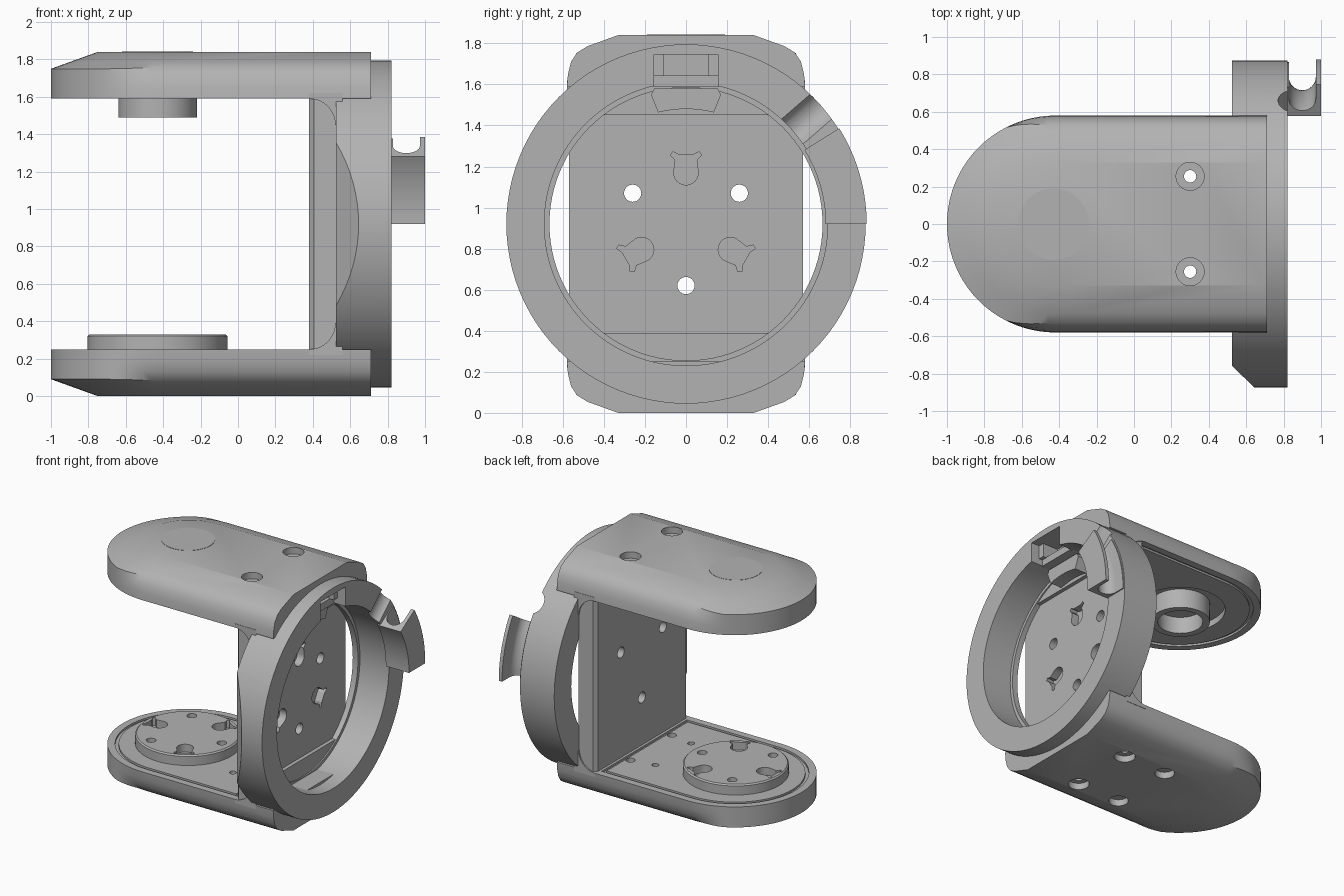
import bpy, bmesh, math
from math import cos, sin, pi, radians

cube = bpy.data.objects.get("Cube")
if cube:
    bpy.data.objects.remove(cube, do_unlink=True)

grey = bpy.data.materials.new("plain_grey")
grey.use_nodes = True
grey.diffuse_color = (0.45, 0.45, 0.45, 1)
grey.node_tree.nodes["Principled BSDF"].inputs["Base Color"].default_value = (0.45, 0.45, 0.45, 1)

MID = 0.92            # height of the ring axis
PIVOT = -0.42         # centre of the rounded arm ends


def loft(name, rings, closed=False):
    """Skin a list of matching point loops, capping the two ends."""
    bm = bmesh.new()
    loops = [[bm.verts.new(p) for p in ring] for ring in rings]
    n = len(loops[0])
    for a, b in zip(loops, loops[1:]):
        for i in range(n):
            j = (i + 1) % n
            bm.faces.new((a[i], a[j], b[j], b[i]))
    bm.faces.new(loops[0])
    bm.faces.new(loops[-1])
    bmesh.ops.recalc_face_normals(bm, faces=bm.faces)
    mesh = bpy.data.meshes.new(name)
    bm.to_mesh(mesh)
    bm.free()
    mesh.materials.append(grey)
    ob = bpy.data.objects.new(name, mesh)
    bpy.context.collection.objects.link(ob)
    return ob


def prism(name, pts, axis, lo, hi):
    place = {"x": lambda p, t: (t, p[0], p[1]),
             "y": lambda p, t: (p[0], t, p[1]),
             "z": lambda p, t: (p[0], p[1], t)}[axis]
    return loft(name, [[place(p, t) for p in pts] for t in (lo, hi)])


def circle(u, v, r, n=32):
    return [(u + r * cos(2 * pi * i / n), v + r * sin(2 * pi * i / n)) for i in range(n)]


def rect(u0, u1, v0, v1):
    return [(u0, v0), (u1, v0), (u1, v1), (u0, v1)]


def boolean(ob, other, operation="DIFFERENCE"):
    other.hide_render = True
    mod = ob.modifiers.new("cut", "BOOLEAN")
    mod.operation = operation
    mod.solver = "EXACT"
    mod.object = other
    bpy.context.view_layer.objects.active = ob
    bpy.ops.object.modifier_apply(modifier=mod.name)
    bpy.data.objects.remove(other, do_unlink=True)


def cut(ob, pts, axis, lo, hi):
    boolean(ob, prism("cutter", pts, axis, lo, hi))


def stadium(inset, end):
    r = 0.58 - inset
    arc = [(PIVOT + r * cos(a), r * sin(a)) for a in
           [pi / 2 + pi * i / 32 for i in range(33)]]
    return [(end, r)] + arc + [(end, -r)]


def keyhole(u, v, turn):
    """Socket with a round heel and two outward ears, around a centre."""
    half = [(0.052, 0.31), (0.075, 0.335), (0.065, 0.352), (0.035, 0.338)]
    pts = [(0.06 * cos(a), 0.25 + 0.06 * sin(a)) for a in
           [pi + pi * i / 12 for i in range(13)]]
    pts += half + [(-a, b) for a, b in reversed(half)]
    c, s = cos(turn), sin(turn)
    return [(u + a * c - b * s, v + a * s + b * c) for a, b in pts]


# Arms: a cone-edged round end blending into rounded straight sides
END_PROFILE = [(0.58, 0), (0.58, 0.05), (0.58, 0.1), (0.58, 0.16), (0.48, 0.196), (0.33, 0.25)]
SIDE_PROFILE = [(0.58, 0), (0.575, 0.06), (0.56, 0.12), (0.53, 0.165), (0.48, 0.196), (0.33, 0.25)]


def arm(name, base, sign):
    steps = [(0.71, 1, 0, 1), (-0.35, 1, 0, 1)]
    for i in range(41):
        a = pi / 2 + pi * i / 40
        steps.append((PIVOT, sin(a), cos(a), max(0, min(1, (0.45 + cos(a)) / 0.35))))
    steps += [(-0.35, -1, 0, 1), (0.71, -1, 0, 1)]
    rings = []
    for (ra, ha), (rb, hb) in zip(END_PROFILE, SIDE_PROFILE):
        ring = []
        for x, sy, cx, t in steps:
            r = ra + (rb - ra) * t
            ring.append((x + r * cx, r * sy, base + sign * (ha + (hb - ha) * t)))
        rings.append(ring)
    ob = loft(name, rings)
    # decorative track groove on the inner face
    groove = prism("cutter", stadium(0.055, 0.36), "z", base - 0.015, base + 0.015)
    cut(groove, stadium(0.08, 0.335), "z", base - 0.1, base + 0.1)
    boolean(ob, groove)
    # countersunk screw holes
    outer = base + sign * 0.25
    for y in (-0.255, 0.255):
        cut(ob, circle(0.3, y, 0.033), "z", base - 0.4, base + 0.4)
        cut(ob, circle(0.3, y, 0.075), "z", outer - 0.05, outer + 0.05)
    return ob


upper_arm = arm("upper_arm", 1.59, 1)
lower_arm = arm("lower_arm", 0.25, -1)
for y in (-0.22, 0.22):
    cut(lower_arm, circle(0.11, y, 0.025), "z", 0.15, 0.4)
    cut(lower_arm, circle(-0.07, y * 1.16, 0.07), "z", -0.1, 0.05)

# Bearing pocket and hollow boss below the upper arm
cut(upper_arm, circle(-0.43, 0, 0.32, 64), "z", 1.5, 1.64)
boss = prism("bearing_boss", circle(-0.43, 0, 0.21, 64), "z", 1.49, 1.66)
cut(boss, circle(-0.43, 0, 0.16, 48), "z", 1.4, 1.62)
prism("top_cap", circle(-0.43, 0, 0.19, 48), "z", 1.835, 1.842)

# Turntable disc on the lower arm, with chamfered rim and sockets
disc = loft("turntable_disc", [[(x, y, z) for x, y in circle(-0.43, 0, r, 64)]
                               for r, z in ((0.375, 0.24), (0.375, 0.32), (0.365, 0.33))])
for k in range(3):
    a = radians(60 + 120 * k)
    cut(disc, keyhole(-0.43, 0, a - pi / 2), "z", 0.27, 0.4)
    cut(disc, circle(-0.43 - 0.29 * cos(a), -0.29 * sin(a), 0.035, 24), "z", 0.27, 0.4)

# Upright plate joining the arms
plate = prism("mounting_plate", [(0.38, -0.54), (0.405, -0.57), (0.53, -0.57), (0.53, 0.57),
                                 (0.405, 0.57), (0.38, 0.54)], "z", 0.24, 1.6)
for k in range(3):
    turn = radians(120 * k)
    cut(plate, keyhole(0, MID, turn), "x", 0.47, 0.6)
    a = turn - pi / 2
    cut(plate, circle(0.3 * cos(a), MID + 0.3 * sin(a), 0.042, 24), "x", 0.3, 0.6)

# Curved gussets in the inside corners
for name, z, sign in (("lower_gusset", 0.25, 1), ("upper_gusset", 1.59, -1)):
    pts = [(0.38 + 0.14 * sin(a), z + sign * 0.14 * (1 - cos(a))) for a in
           [pi / 2 * i / 10 for i in range(11)]]
    pts += [(0.56, z + sign * 0.14), (0.56, z - sign * 0.03), (0.38, z - sign * 0.03)]
    gusset = prism(name, pts, "y", -0.58, 0.58)

# Ring, open through the middle, with one flattened slanting side
ring = prism("side_ring", circle(0, MID, 0.875, 96), "x", 0.525, 0.82)
cut(ring, circle(0, MID, 0.665, 96), "x", 0.4, 0.9)
cut(ring, circle(0, MID, 0.69, 96), "x", 0.57, 0.9)
cut(ring, [(0.425, -0.664), (0.75, -0.976), (0.425, -0.976)], "z", 0, 2)

# Latch slot at the top of the ring
cut(ring, rect(-0.155, 0.155, 1.5, 1.745), "x", 0.62, 0.9)
cut(upper_arm, rect(-0.155, 0.155, 1.57, 1.745), "x", 0.62, 0.9)
prism("latch_ledge", rect(-0.155, 0.155, 1.59, 1.645), "x", 0.6, 0.72)
for side in (-1, 1):
    prism("latch_cheek", rect(*sorted((side * 0.11, side * 0.155)), 1.64, 1.745), "x", 0.6, 0.75)

# Flared latch tab with a curved lower edge
tab = [(0.155, 1.58), (-0.155, 1.58), (-0.17, 1.55)]
tab += [(0.56 * cos(a), MID + 0.56 * sin(a)) for a in
        [radians(104 - 28 * i / 10) for i in range(11)]] + [(0.17, 1.55)]
prism("latch_tab", tab, "x", 0.52, 0.66)

# Cable hook: a J-shaped channel swept along the ring
channel = [(0.8, 0.68), (1, 0.68), (1, 0.88), (0.972, 0.88)]
channel += [(0.9 + 0.072 * cos(a), 0.787 - 0.072 * sin(a)) for a in
            [pi * i / 16 for i in range(17)]]
channel += [(0.828, 0.865), (0.8, 0.865)]
loft("cable_hook", [[(x, r * cos(a), MID + r * sin(a)) for x, r in channel]
                    for a in [radians(32 * i / 16) for i in range(17)]])

# Scooped relief in the ring beyond the hook
c, s = cos(radians(41)), sin(radians(41))
scoop = loft("cutter", [[(0.86 + u, d * c - v * s, MID + d * s + v * c)
                         for u, v in circle(0, 0, 0.09)] for d in (0.6, 1)])
boolean(ring, scoop)

# Smooth curved surfaces, keep crisp edges
for ob in [o for o in bpy.context.scene.objects if o.type == "MESH" and grey.name in o.data.materials]:
    bpy.ops.object.select_all(action="DESELECT")
    ob.select_set(True)
    bpy.context.view_layer.objects.active = ob
    bpy.ops.object.shade_smooth_by_angle(angle=radians(25))
